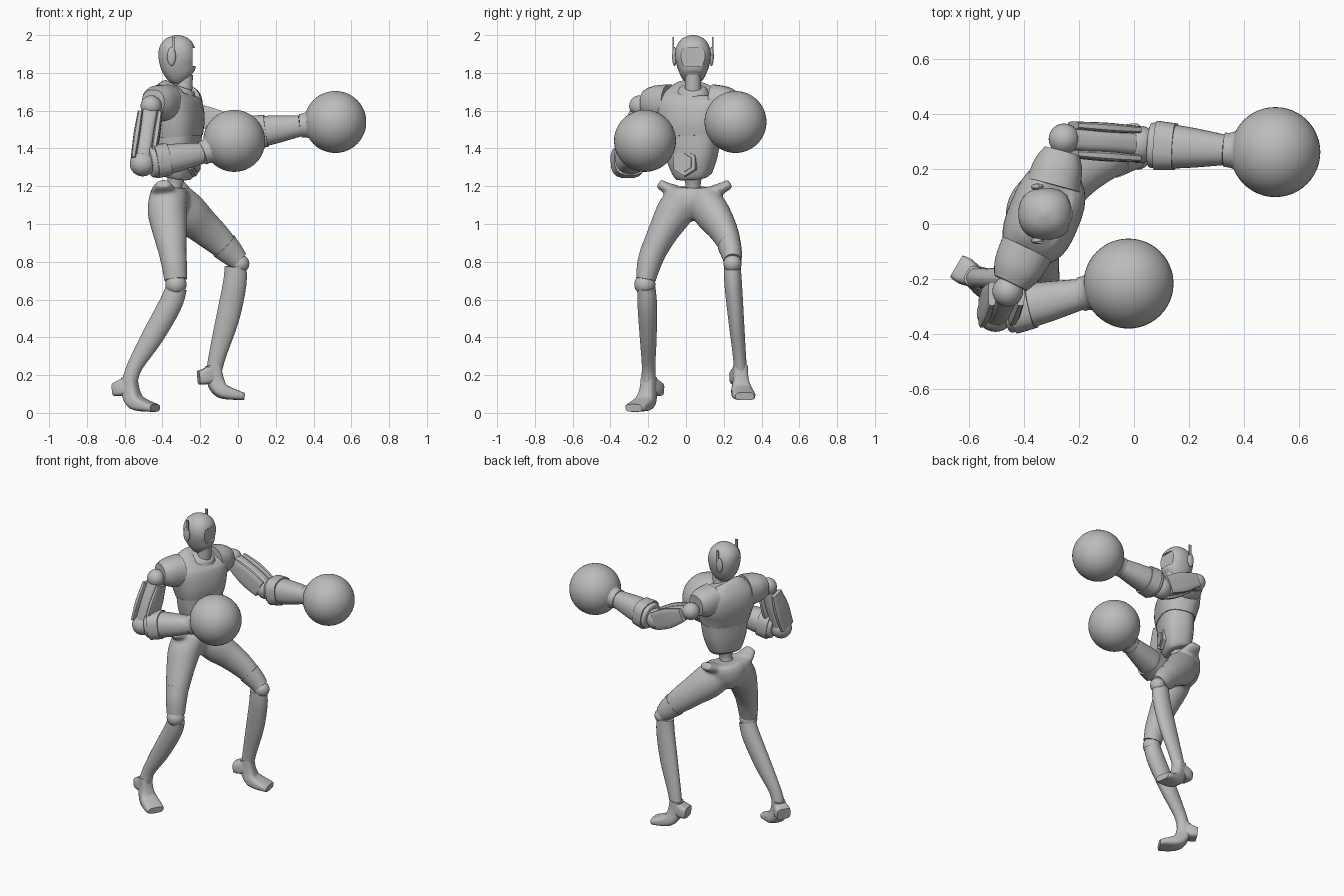
import bpy, bmesh, math
from mathutils import Vector, Matrix

if "Cube" in bpy.data.objects:
    bpy.data.objects.remove(bpy.data.objects["Cube"])

grey = bpy.data.materials.new("plain grey")
grey.use_nodes = True
colour = (0.5, 0.5, 0.5, 1)
grey.diffuse_color = colour
grey.node_tree.nodes["Principled BSDF"].inputs["Base Color"].default_value = colour

ACROSS = Vector((0.38, 0.92, 0))      # shoulder line of the twisted chest
FORWARD = Vector((0.92, -0.38, 0))
HIPLINE = Vector((0.22, 0.97, 0))
X, Y, Z = Vector((1, 0, 0)), Vector((0, 1, 0)), Vector((0, 0, 1))


def finish(name, bm):
    bmesh.ops.recalc_face_normals(bm, faces=bm.faces)
    mesh = bpy.data.meshes.new(name)
    bm.to_mesh(mesh)
    bm.free()
    mesh.materials.append(grey)
    obj = bpy.data.objects.new(name, mesh)
    bpy.context.collection.objects.link(obj)
    return obj


def smooth_path(pts, steps):
    """Catmull-Rom curve through rows of position and radii."""
    out = []
    for i in range(len(pts) - 1):
        p0, p1, p2, p3 = (pts[min(max(j, 0), len(pts) - 1)] for j in range(i - 1, i + 3))
        for k in range(steps):
            t = k / steps
            out.append([b + t / 2 * (c - a + t * (2*a - 5*b + 4*c - d + t * (3*(b - c) + d - a)))
                        for a, b, c, d in zip(p0, p1, p2, p3)])
    return out + [list(pts[-1])]


def loft(name, pts, side=Y, n=20, square=1.0, steps=4):
    """Skin rounded rings along a path; rows are x, y, z, half width along side, half depth."""
    rows = smooth_path([p if len(p) == 5 else (*p, p[3]) for p in pts], steps)
    centres = [Vector(r[:3]) for r in rows]
    bm, rings = bmesh.new(), []
    for i, row in enumerate(rows):
        t = (centres[min(i + 1, len(rows) - 1)] - centres[max(i - 1, 0)]).normalized()
        s = (side - t * side.dot(t)).normalized()
        u = t.cross(s)
        ring = []
        for k in range(n):
            a = 2 * math.pi * (k + 0.5) / n
            c, d = math.cos(a), math.sin(a)
            ring.append(bm.verts.new(centres[i] + s * row[3] * math.copysign(abs(c) ** square, c)
                                     + u * row[4] * math.copysign(abs(d) ** square, d)))
        rings.append(ring)
    for r, q in zip(rings, rings[1:]):
        for k in range(n):
            bm.faces.new((r[k], r[(k + 1) % n], q[(k + 1) % n], q[k]))
    bm.faces.new(rings[0])
    bm.faces.new(rings[-1])
    return finish(name, bm)


def ball(name, centre, r, scale=(1, 1, 1), n=16):
    bm = bmesh.new()
    m = Matrix.Translation(centre) @ Matrix.Diagonal((*scale, 1))
    bmesh.ops.create_uvsphere(bm, u_segments=n * 2, v_segments=n, radius=r, matrix=m)
    return finish(name, bm)


def box(name, centre, size):
    bm = bmesh.new()
    bmesh.ops.create_cube(bm, size=1, matrix=Matrix.Translation(centre) @ Matrix.Diagonal((*size, 1)))
    return finish(name, bm)


# Head with a cut visor opening, ears and aerials
head = loft("head", [(-.28, .037, 1.76, .035, .04), (-.295, .037, 1.785, .062, .075),
                     (-.315, .037, 1.84, .086, .095), (-.322, .037, 1.9, .095, .1),
                     (-.325, .037, 1.95, .083, .088), (-.327, .037, 1.985, .052, .055),
                     (-.328, .037, 2.0, .01, .01)], n=24, square=.85)
cutter = box("visor_cutter", (-.205, .037, 1.885), (.07, .156, .095))
cutter.hide_render = True
cutter.hide_set(True)
cut = head.modifiers.new("visor opening", "BOOLEAN")
cut.operation, cut.object, cut.solver = "DIFFERENCE", cutter, "EXACT"
for tag, sign in (("right", -1), ("left", 1)):
    y = .037 + sign * .098
    ball(tag + "_ear", (-.352, y, 1.887), .05, (.46, .25, 1))
    box(tag + "_aerial", (-.342, y + sign * .006, 1.955), (.016, .008, .07))

# Neck and collar
loft("neck", [(-.3, .037, 1.66, .055), (-.285, .037, 1.72, .044), (-.28, .037, 1.79, .042)])
loft("collar", [(-.305, .037, 1.69, .09, .08), (-.3, .037, 1.715, .075, .068), (-.297, .037, 1.725, .06, .055)], ACROSS)

# Chest, abdomen and spine
loft("chest", [(-.315, .03, 1.462, .158, .112), (-.32, .03, 1.53, .175, .125), (-.33, .035, 1.6, .19, .128),
               (-.335, .037, 1.66, .185, .115), (-.33, .037, 1.705, .14, .088),
               (-.32, .037, 1.725, .08, .06)], ACROSS, n=28, square=.75)
loft("abdomen", [(-.325, .035, 1.245, .085, .065), (-.322, .033, 1.27, .105, .085),
                 (-.318, .03, 1.36, .137, .103), (-.315, .03, 1.475, .153, .108)], ACROSS, n=28, square=.75)
loft("spine", [(-.35, .04, 1.13, .06), (-.335, .038, 1.2, .04), (-.325, .036, 1.27, .055)])

# Six-sided belly plate in a raised frame
belly = Vector((-.318, .03, 1.325))
for name, size, reach in (("belly_frame", .075, .105), ("belly_plate", .052, .111)):
    a, b = belly + FORWARD * (reach - .02), belly + FORWARD * reach
    loft(name, [(*a, size), (*b, size * .95)], ACROSS, n=6, steps=1)

# Hips and thighs blended into one skin
hips = [
    loft("hips", [(-.355, .045, 1.02, .05, .06), (-.36, .045, 1.08, .12, .1),
                  (-.36, .045, 1.15, .145, .105), (-.358, .045, 1.195, .145, .085)], HIPLINE),
    loft("right_thigh", [(-.365, .0, 1.16, .085, .1), (-.375, -.055, 1.07, .1, .105), (-.36, -.125, .95, .08, .09),
                         (-.342, -.185, .82, .066, .07), (-.33, -.21, .71, .052, .058)]),
    loft("left_thigh", [(-.335, .09, 1.13, .09, .1), (-.27, .135, 1.06, .095, .11), (-.19, .185, .99, .08, .095),
                        (-.1, .225, .91, .064, .08), (-.01, .245, .82, .05, .055)])]
for sign, x, y in ((-1, -.395, -.1), (1, -.315, .19)):
    hips.append(loft("hip_wing", [(x, y - sign * .05, 1.175, .07, .03), (x, y, 1.19, .06, .03),
                                  (x, y + sign * .045, 1.215, .04, .025)], X))
bpy.ops.object.select_all(action="DESELECT")
for part in hips:
    part.select_set(True)
bpy.context.view_layer.objects.active = hips[0]
bpy.ops.object.join()
skin = hips[0].modifiers.new("one skin", "REMESH")
skin.mode, skin.voxel_size, skin.use_smooth_shade = "VOXEL", .011, True
soft = hips[0].modifiers.new("soften", "SMOOTH")
soft.factor, soft.iterations = .5, 8

# Legs: knee sleeve, knee ball, shin, heel and forefoot
loft("right_knee_sleeve", [(-.35, -.165, .875, .07, .076), (-.338, -.195, .79, .064, .068),
                           (-.33, -.213, .705, .052, .06)])
loft("left_knee_sleeve", [(-.075, .23, .885, .062, .078), (-.03, .242, .84, .055, .066),
                          (.003, .246, .805, .047, .054)])
ball("right_knee", (-.328, -.218, .68), .056)
ball("left_knee", (.012, .246, .79), .048)
loft("right_shin", [(-.325, -.21, .665, .048, .056), (-.36, -.205, .57, .052, .062), (-.455, -.2, .4, .045, .058),
                    (-.545, -.198, .25, .036, .042), (-.572, -.198, .17, .04, .042)])
loft("left_shin", [(-.013, .245, .775, .045, .058), (-.018, .25, .68, .047, .063), (-.055, .265, .5, .042, .062),
                   (-.11, .283, .3, .035, .046), (-.132, .29, .19, .036, .04)])
for tag, ankle, heading, lift in (("right", (-.572, -.198), Vector((.85, -.5, 0)), 0),
                                  ("left", (-.125, .288), Vector((.98, .15, 0)), .062)):
    heading.normalize()
    base = Vector((*ankle, lift))
    aside = Z.cross(heading)

    def foot_row(along, height, width, depth):
        return (*(base + heading * along + Z * height), width, depth)
    loft(tag + "_forefoot", [foot_row(-.005, .19, .038, .04), foot_row(.005, .11, .042, .045),
                             foot_row(.04, .055, .055, .04), foot_row(.13, .03, .06, .024),
                             foot_row(.155, .026, .05, .02)], aside, square=.6)
    loft(tag + "_heel", [foot_row(.0, .15, .035, .05), foot_row(-.05, .13, .05, .042),
                         foot_row(-.085, .125, .046, .036)], aside, square=.5, steps=2)

# Arms: shoulder cap, ball, slotted upper arm, elbow, forearm and round glove
arms = (("right", (-.39, -.09, 1.64), (-.45, -.215, 1.645), (-.46, -.245, 1.625), (-.505, -.325, 1.32),
         (-.19, -.255, 1.375), (-.02, -.217, 1.44), X),
        ("left", (-.295, .14, 1.64), (-.262, .265, 1.635), (-.255, .31, 1.61), (.02, .29, 1.475),
         (.33, .27, 1.52), (.515, .262, 1.54), Y))
for tag, root, cap, shoulder, elbow, wrist, glove, side in arms:
    root, cap, shoulder, elbow, wrist, glove = map(Vector, (root, cap, shoulder, elbow, wrist, glove))
    loft(tag + "_shoulder_cap", [(*root, .1), (*root.lerp(cap, .6), .09), (*cap, .066)], Z, square=.85)
    ball(tag + "_shoulder", shoulder, .056)
    loft(tag + "_upper_arm", [(*shoulder.lerp(elbow, t), .04, r) for t, r in
                              ((.05, .04), (.5, .055), (.95, .055))], side, square=.6)
    for k, label in ((-1, "inner"), (1, "outer")):
        a, b = (shoulder.lerp(elbow, t) + side * k * .052 for t in (.12, .93))
        loft(f"{tag}_{label}_arm_plate", [(*a, .014, .045), (*a.lerp(b, .5), .018, .066), (*b, .014, .06)],
             side, n=12, square=.5)
    ball(tag + "_elbow", elbow, .068)
    butt = elbow.lerp(wrist, .12)
    loft(tag + "_forearm", [(*butt, .074), (*elbow.lerp(wrist, .18), .084), (*elbow.lerp(wrist, .55), .076),
                            (*wrist, .056)], Z, square=.85)
    loft(tag + "_forearm_guard", [(*elbow.lerp(wrist, t), r) for t, r in ((.2, .091), (.42, .086))],
         Z, n=16, square=.7, steps=1)
    loft(tag + "_glove_cuff", [(*wrist, .063), (*wrist.lerp(glove, .2), .07), (*wrist.lerp(glove, .55), .125)], Z, n=32)
    ball(tag + "_glove", glove, .164, n=24)

# Smooth shading with crisp edges on every part
bpy.ops.object.select_all(action="DESELECT")
for obj in bpy.context.collection.objects:
    if obj.type == "MESH" and obj != cutter:
        obj.select_set(True)
        bpy.context.view_layer.objects.active = obj
bpy.ops.object.shade_smooth_by_angle(angle=math.radians(40))
